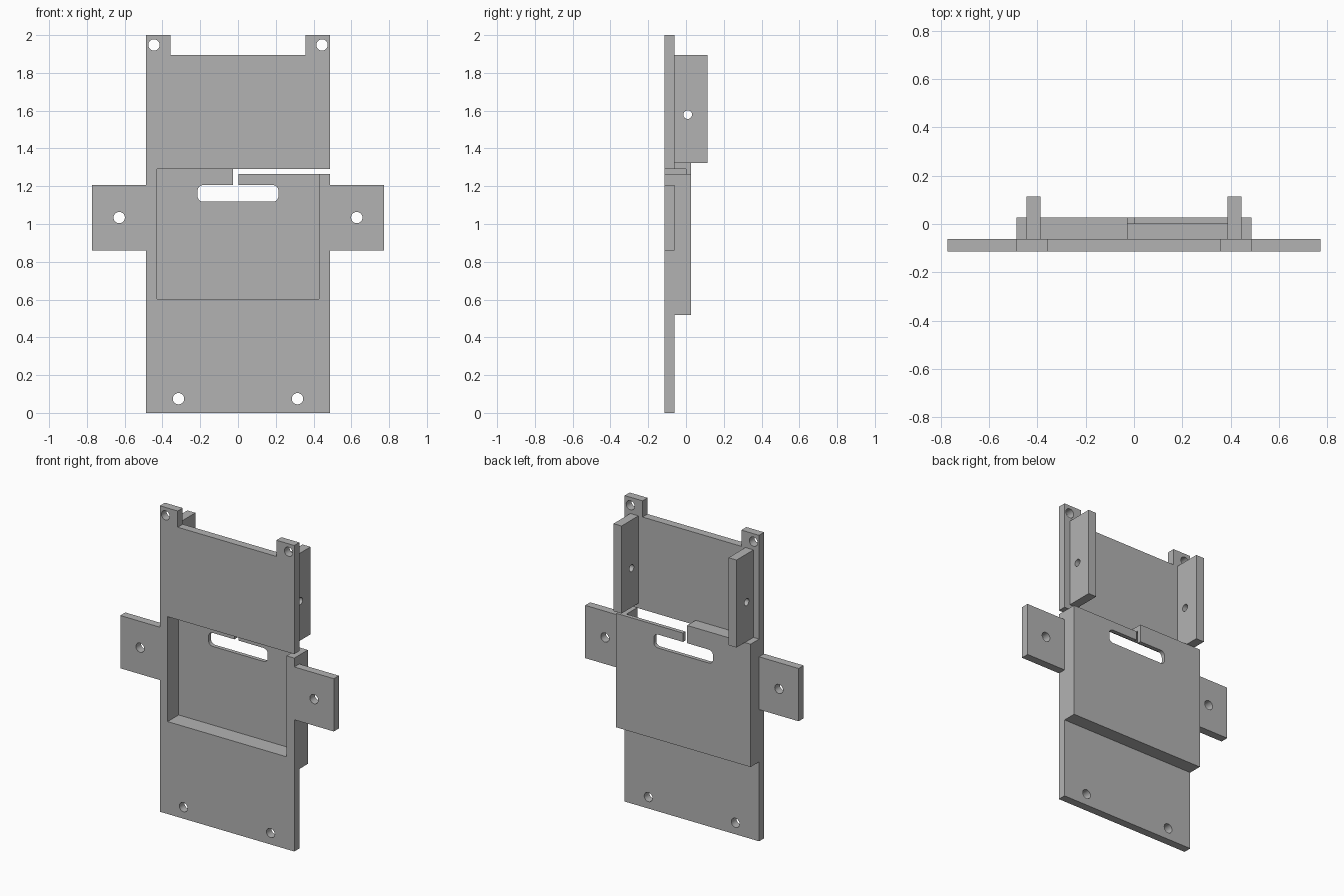
import bpy, bmesh, math
from mathutils import Matrix, Vector

cube = bpy.data.objects.get("Cube")
if cube:
    bpy.data.objects.remove(cube, do_unlink=True)

grey = bpy.data.materials.new("plain grey")
grey.use_nodes = True
grey.diffuse_color = (0.45, 0.45, 0.45, 1)
grey.node_tree.nodes["Principled BSDF"].inputs["Base Color"].default_value = (0.45, 0.45, 0.45, 1)

# Depth levels, front to back
FRONT, PLATE_BACK, POCKET_BACK, BOX_BACK, FIN_BACK = -0.113, -0.061, 0.001, 0.027, 0.113
HALF_W = 0.486


def finish(name, bm):
    bmesh.ops.recalc_face_normals(bm, faces=bm.faces)
    mesh = bpy.data.meshes.new(name)
    bm.to_mesh(mesh)
    bm.free()
    mesh.materials.append(grey)
    obj = bpy.data.objects.new(name, mesh)
    bpy.context.collection.objects.link(obj)
    return obj


def box(name, x0, x1, y0, y1, z0, z1, round_y=0):
    bm = bmesh.new()
    bmesh.ops.create_cube(bm, size=1)
    for v in bm.verts:
        v.co = ((x0 + x1) / 2 + v.co.x * (x1 - x0),
                (y0 + y1) / 2 + v.co.y * (y1 - y0),
                (z0 + z1) / 2 + v.co.z * (z1 - z0))
    if round_y:
        edges = [e for e in bm.edges if abs(e.verts[0].co.y - e.verts[1].co.y) > 0.001]
        bmesh.ops.bevel(bm, geom=edges, offset=round_y, segments=6, profile=0.5, affect='EDGES')
    return finish(name, bm)


def rod(name, centre, radius, length, axis):
    turn = Matrix.Rotation(math.pi / 2, 4, 'X' if axis == 'Y' else 'Y')
    bm = bmesh.new()
    bmesh.ops.create_cone(bm, cap_ends=True, segments=32, radius1=radius, radius2=radius,
                          depth=length, matrix=Matrix.Translation(centre) @ turn)
    return finish(name, bm)


def combine(target, tool, operation):
    mod = target.modifiers.new("combine", 'BOOLEAN')
    mod.operation, mod.solver, mod.object = operation, 'EXACT', tool
    bpy.ops.object.select_all(action='DESELECT')
    bpy.context.view_layer.objects.active = target
    target.select_set(True)
    bpy.ops.object.modifier_apply(modifier=mod.name)
    bpy.data.objects.remove(tool, do_unlink=True)


# Flat plate with side tabs and a notched top, from a mirrored outline
half = [(HALF_W, 0), (HALF_W, 0.861), (0.772, 0.861), (0.772, 1.206),
        (HALF_W, 1.206), (HALF_W, 2), (0.357, 2), (0.357, 1.894)]
outline = half + [(-x, z) for x, z in reversed(half)]
bm = bmesh.new()
face = bm.faces.new([bm.verts.new((x, FRONT, z)) for x, z in outline])
ext = bmesh.ops.extrude_face_region(bm, geom=[face])
bmesh.ops.translate(bm, vec=Vector((0, PLATE_BACK - FRONT, 0)),
                    verts=[g for g in ext["geom"] if isinstance(g, bmesh.types.BMVert)])
body = finish("mounting_plate", bm)

# Raised tray on the back
combine(body, box("tray", -HALF_W, HALF_W, -0.085, BOX_BACK, 0.519, 1.322), 'UNION')

# Pocket, side slot, lowered tray top, narrow gap and finger window
for cutter in (
    box("pocket_cutter", -0.43, 0.43, -0.2, POCKET_BACK, 0.604, 1.29),
    box("slot_cutter", 0.2, 0.6, -0.2, 0.2, 1.264, 1.29),
    box("tray_top_cutter", -0.027, 0.6, PLATE_BACK, 0.2, 1.264, 1.4),
    box("gap_cutter", -0.027, 0.003, -0.03, 0.2, 1.16, 1.35),
    box("window_cutter", -0.214, 0.214, -0.03, 0.2, 1.118, 1.206, 0.03),
):
    combine(body, cutter, 'DIFFERENCE')

# Upright side brackets with pivot holes, and the plate's screw holes
for s in (-1, 1):
    x0, x1 = sorted((s * 0.387, s * 0.445))
    fin = box("side_bracket", x0, x1, -0.085, FIN_BACK, 1.322, 1.894)
    combine(fin, rod("pivot_cutter", (s * 0.416, 0.009, 1.579), 0.023, 0.2, 'X'), 'DIFFERENCE')
    combine(body, fin, 'UNION')
    for x, z in ((0.445, 1.948), (0.629, 1.034), (0.315, 0.075)):
        combine(body, rod("screw_cutter", (s * x, -0.087, z), 0.03, 0.2, 'Y'), 'DIFFERENCE')

bpy.ops.object.select_all(action='DESELECT')
bpy.context.view_layer.objects.active = body
body.select_set(True)
bpy.ops.object.shade_smooth_by_angle(angle=math.radians(30))
